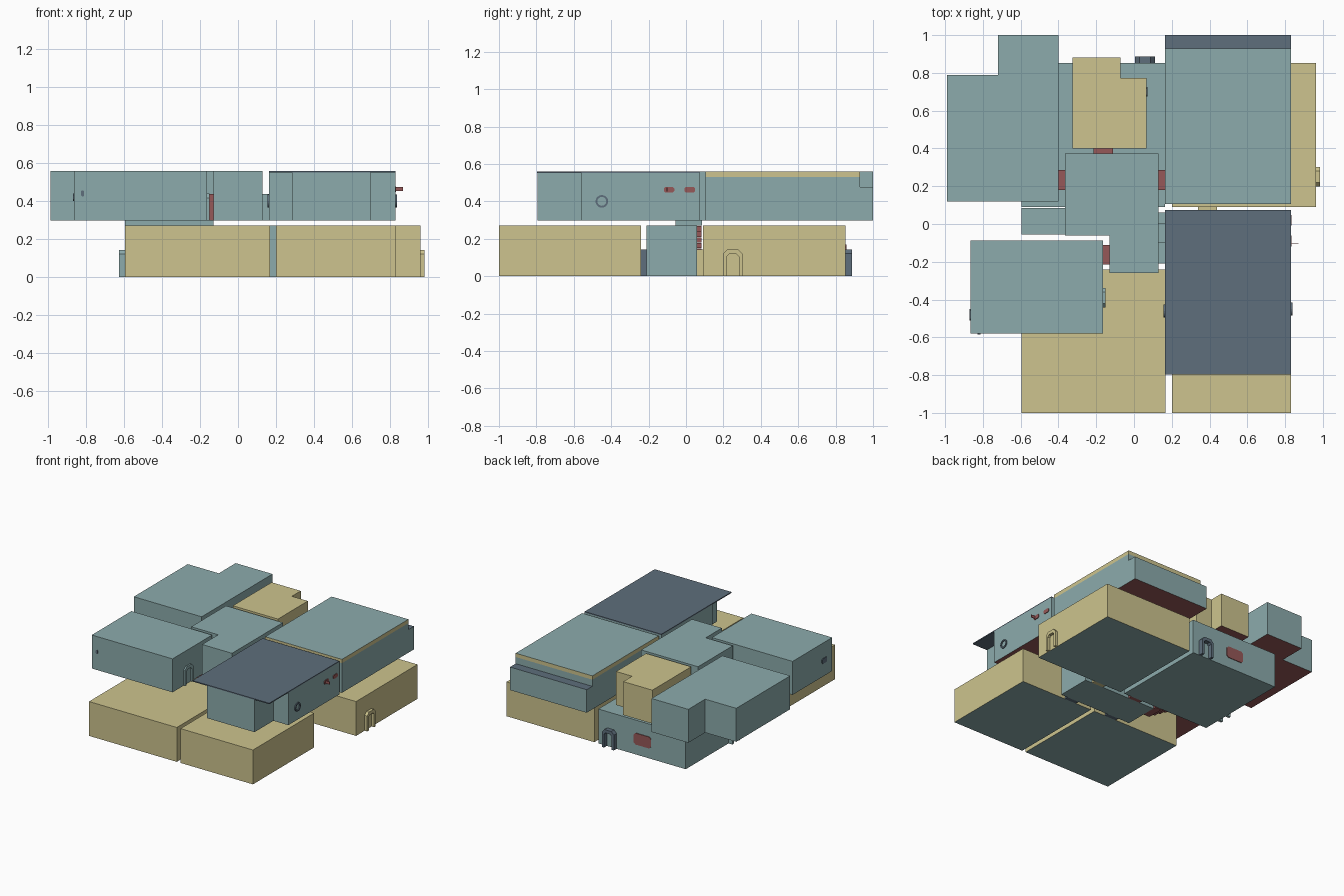
import bpy, bmesh, math
from mathutils import Matrix

if "Cube" in bpy.data.objects:
    bpy.data.objects.remove(bpy.data.objects["Cube"])


def lin(c):
    c /= 255
    return c / 12.92 if c <= 0.04045 else ((c + 0.055) / 1.055) ** 2.4


def mat(name, r, g, b):
    m = bpy.data.materials.new(name)
    m.diffuse_color = (lin(r), lin(g), lin(b), 1)
    m.use_nodes = True
    m.node_tree.nodes["Principled BSDF"].inputs["Base Color"].default_value = m.diffuse_color
    return m


TEAL = mat("pale_teal", 140, 171, 172)
TAN = mat("sand", 205, 196, 142)
SLATE = mat("slate_blue", 94, 110, 124)
RED = mat("dull_red", 150, 88, 88)


def finish(name, bm, mats):
    me = bpy.data.meshes.new(name)
    bm.to_mesh(me)
    bm.free()
    for m in mats:
        me.materials.append(m)
    ob = bpy.data.objects.new(name, me)
    bpy.context.scene.collection.objects.link(ob)
    return ob


def prism(name, pts, z0, z1, side, bottom=None, top=None):
    """Extruded floor plan; underside and roof may have their own colour."""
    bm = bmesh.new()
    f = bm.faces.new([bm.verts.new((x, y, z0)) for x, y in pts])
    r = bmesh.ops.extrude_face_region(bm, geom=[f])
    for v in r["geom"]:
        if isinstance(v, bmesh.types.BMVert):
            v.co.z = z1
    bmesh.ops.recalc_face_normals(bm, faces=bm.faces)
    for f in bm.faces:
        f.material_index = 1 if f.normal.z < -0.5 else 2 if f.normal.z > 0.5 else 0
    return finish(name, bm, [side, bottom or side, top or side])


def box(name, x0, x1, y0, y1, z0, z1, side, bottom=None, top=None):
    return prism(name, [(x0, y0), (x1, y0), (x1, y1), (x0, y1)], z0, z1, side, bottom, top)


def placed(bm, x, y, z, angle):
    # local outline: width along X, height along Y, outward along Z
    m = Matrix.Translation((x, y, z)) @ Matrix.Rotation(angle, 4, 'Z') @ Matrix.Rotation(math.pi / 2, 4, 'X')
    bmesh.ops.transform(bm, matrix=m, verts=bm.verts)


def plate(name, pts, x, y, z, angle, depth, m):
    """Outline on a wall, pushed outward; angle 0 faces -y, 90 degrees faces +x."""
    bm = bmesh.new()
    f = bm.faces.new([bm.verts.new((a, b, 0)) for a, b in pts])
    r = bmesh.ops.extrude_face_region(bm, geom=[f])
    for v in r["geom"]:
        if isinstance(v, bmesh.types.BMVert):
            v.co.z = depth
    bmesh.ops.recalc_face_normals(bm, faces=bm.faces)
    placed(bm, x, y, z, math.radians(angle))
    return finish(name, bm, [m])


def rounded(w, h, c):
    return [(-w + c, -h), (w - c, -h), (w, -h + c), (w, h - c),
            (w - c, h), (-w + c, h), (-w, h - c), (-w, -h + c)]


def door(name, x, y, z, angle, depth, m):
    """Arch-shaped door frame with chamfered corners."""
    arch = [(-.052, 0), (-.052, .12), (-.03, .143), (.03, .143), (.052, .12), (.052, 0),
            (.033, 0), (.033, .105), (.02, .118), (-.02, .118), (-.033, .105), (-.033, 0)]
    plate(name + "_frame", arch[::-1], x, y, z, angle, depth, m)


def ring(name, x, y, z, angle, radius, m):
    """Flat porthole rim."""
    bm = bmesh.new()
    n = 16
    loops = []
    for r, d in ((radius, 0), (radius, .008), (radius * .7, .008), (radius * .7, 0)):
        loops.append([bm.verts.new((r * math.cos(2 * math.pi * i / n),
                                    r * math.sin(2 * math.pi * i / n), d)) for i in range(n)])
    for k in range(4):
        a, b = loops[k], loops[(k + 1) % 4]
        for i in range(n):
            j = (i + 1) % n
            bm.faces.new((a[i], a[j], b[j], b[i]))
    bmesh.ops.recalc_face_normals(bm, faces=bm.faces)
    placed(bm, x, y, z, math.radians(angle))
    return finish(name, bm, [m])


L1, U0, U1 = .27, .297, .56   # lower roof, upper floor, upper roof

# lower storey rooms
box("lower_front_left_room", -.595, .168, -1, -.24, 0, L1, TAN, TEAL)
box("lower_front_right_room", .20, .83, -1, -.24, 0, L1, TAN, TEAL)
box("lower_back_right_room", .20, .963, .09, .853, 0, L1, TAN, TEAL)
box("lower_back_left_room", -.595, .165, .09, .853, 0, L1, TEAL)
box("lower_hub", -.13, .50, -.21, .06, 0, L1, TEAL)

# lower connectors between hub and rooms
for i, (x, y0, y1, m) in enumerate([(.02, -.24, -.21, SLATE), (.39, -.24, -.21, SLATE),
                                    (.39, .06, .09, TAN), (.05, .06, .09, RED)]):
    box("lower_connector_%d" % i, x - .05, x + .05, y0, y1, 0, .143, m)

# staircase rising to the left under a thin landing
box("stair_landing", -.595, -.13, -.055, .085, L1, U0, TEAL, RED)
for i in range(9):
    x1 = -.13 - i * .05
    box("stair_step_%d" % i, x1 - .055, x1, -.05, .083, i * .03, i * .03 + .028, RED)

# upper storey rooms
prism("upper_back_left_room", [(-.99, .12), (-.40, .12), (-.40, 1), (-.72, 1), (-.72, .79), (-.99, .79)],
      U0, U1, TEAL, RED)
box("upper_front_left_room", -.865, -.163, -.58, -.088, U0, U1, TEAL, RED)
prism("upper_hub", [(-.365, -.06), (-.13, -.06), (-.13, -.26), (.13, -.26), (.13, .372), (-.365, .372)],
      U0, U1, TEAL, RED)
prism("upper_small_back_room", [(-.325, .40), (.067, .40), (.067, .772), (-.072, .772), (-.072, .882), (-.325, .882)],
      U0, U1, TAN, RED)

# upper back right room with ledge and layered roof
box("upper_back_right_room", .163, .83, .105, 1, U0, .478, TEAL, RED, SLATE)
box("upper_back_right_wall", .163, .83, .105, .93, .478, .53, TEAL)
box("upper_back_right_roof_band", .163, .83, .105, .93, .53, U1, TAN, None, TEAL)

# upper front right room with bay and flat overhanging roof
prism("upper_front_right_room", [(.163, -.56), (.285, -.56), (.285, -.795), (.70, -.795), (.70, -.56),
                                 (.83, -.56), (.83, .073), (.163, .073)], U0, .552, TEAL, RED)
box("overhanging_roof", .163, .83, -.797, .073, .552, U1, SLATE)

# upper connectors
for i, (x0, x1, y0, y1, m) in enumerate([(-.40, -.365, .18, .285, RED), (.13, .163, .18, .285, RED),
                                         (-.163, -.13, -.215, -.11, RED), (-.215, -.11, .372, .40, RED),
                                         (.13, .163, -.10, .005, TEAL)]):
    box("upper_connector_%d" % i, x0, x1, y0, y1, U0, .437, m)

# doors
door("right_door", .963, .25, 0, 90, .022, TAN)
door("left_door", -.595, .27, 0, -90, .033, TEAL)
door("back_door", .058, .853, 0, 180, .035, SLATE)
door("balcony_door", -.163, -.39, U0, 90, .012, TEAL)

# wall panels and windows
plate("back_window", rounded(.075, .045, .015), -.22, .853, .125, 180, .005, RED)
for i, y in enumerate((-.09, .02)):
    plate("right_vent_%d" % i, rounded(.028, .015, .008), .83, y, .462, 90, .005, RED)
box("right_fin", .83, .87, -.104, -.1, .452, .474, RED)
ring("right_porthole", .83, -.45, .40, 90, .034, SLATE)
ring("inner_porthole", .163, -.46, .40, -90, .034, SLATE)
plate("front_switch", rounded(.008, .015, .004), -.82, -.58, .44, 0, .004, SLATE)
plate("left_window", rounded(.03, .02, .008), -.865, -.48, .42, -90, .005, SLATE)
plate("small_room_window", rounded(.025, .025, .008), .067, .70, .42, 90, .004, SLATE)
